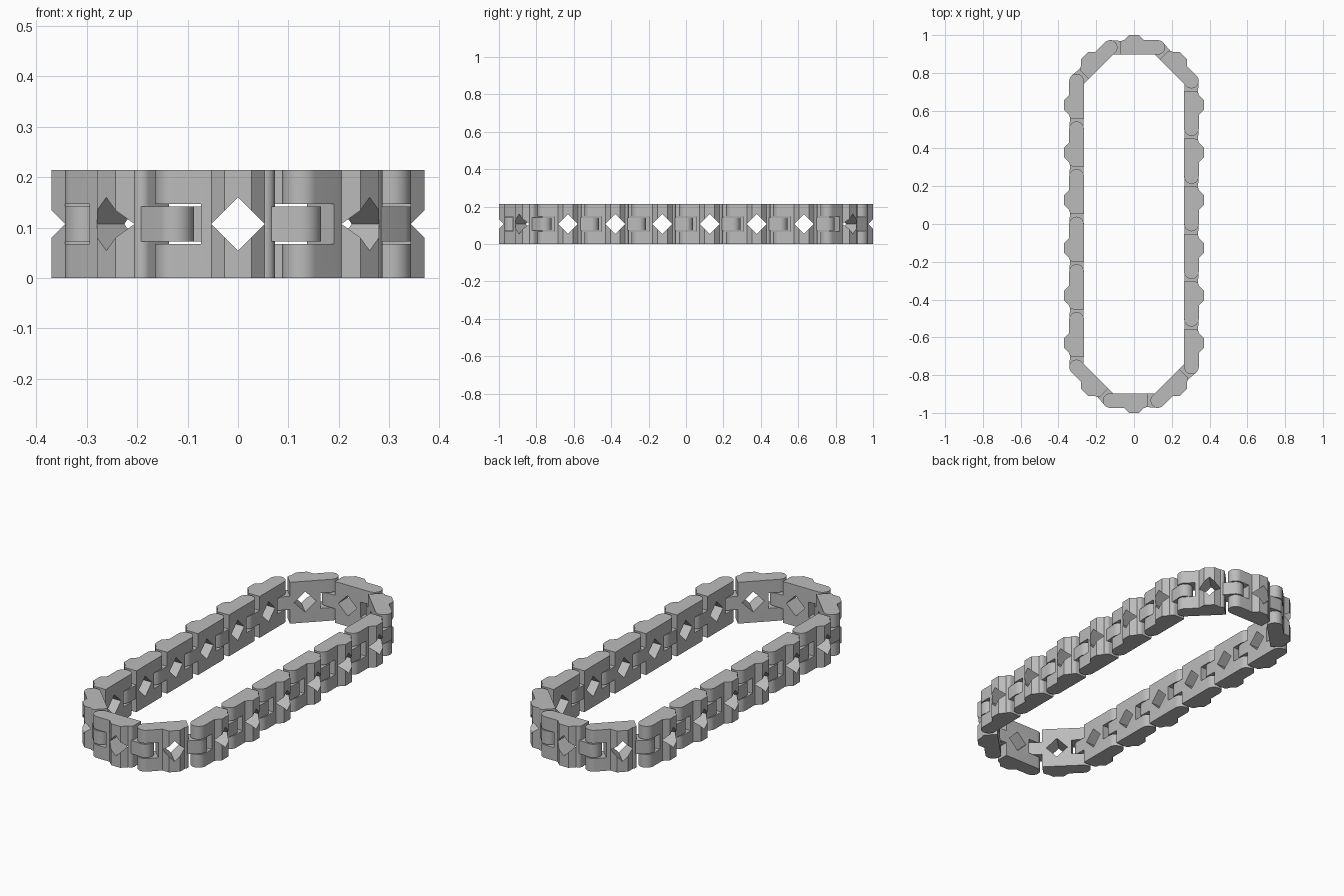
import bpy, bmesh, math

if "Cube" in bpy.data.objects:
    bpy.data.objects.remove(bpy.data.objects["Cube"])

PITCH = 2 * 0.935 / (6 + math.sqrt(2))   # pivot to pivot distance
HALF, R = PITCH / 2, 0.0385              # half pitch, half thickness of a link
H, MID = 0.214, 0.107                    # link height and its middle
BODY = 0.073                             # body end / slot depth from link centre

metal = bpy.data.materials.new("grey_metal")
metal.diffuse_color = (0.5, 0.5, 0.5, 1)
metal.use_nodes = True
metal.node_tree.nodes["Principled BSDF"].inputs["Base Color"].default_value = metal.diffuse_color


def arc(cx, cy, r, a0, a1, n):
    return [(cx + r * math.cos(math.radians(a0 + (a1 - a0) * i / n)),
             cy + r * math.sin(math.radians(a0 + (a1 - a0) * i / n))) for i in range(n + 1)]


def prism(name, pts, z0, z1, place=lambda x, y, z: (x, y, z)):
    """Extrude a closed outline between two levels."""
    bm = bmesh.new()
    face = bm.faces.new([bm.verts.new(place(x, y, z0)) for x, y in pts])
    ext = bmesh.ops.extrude_face_region(bm, geom=[face])
    shift = [b - a for a, b in zip(place(0, 0, z0), place(0, 0, z1))]
    bmesh.ops.translate(bm, vec=shift, verts=[v for v in ext["geom"]
                                              if isinstance(v, bmesh.types.BMVert)])
    bmesh.ops.recalc_face_normals(bm, faces=bm.faces)
    mesh = bpy.data.meshes.new(name)
    bm.to_mesh(mesh)
    bm.free()
    obj = bpy.data.objects.new(name, mesh)
    bpy.context.collection.objects.link(obj)
    return obj


# Link body: round fork end at -x, grip ridge on the outer (-y) side
body_pts = arc(-HALF, 0, R, 90, 270, 20)
body_pts += [(-0.053, -R), (-0.0265, -0.065), (0.0265, -0.065), (0.053, -R)]
body_pts += arc(BODY - 0.019, -R + 0.019, 0.019, -85, 0, 6) + [(BODY, R)]
body = prism("link_body", body_pts, 0, H)

# Cutters: fork slot and diamond hole
slot = prism("slot_cutter", [(-0.3, -0.2), (-BODY, -0.2), (-BODY, 0.2), (-0.3, 0.2)],
             MID - 0.0395, MID + 0.0395)
d = 0.053
hole = prism("diamond_cutter", [(-d, 0), (0, -d), (d, 0), (0, d)], -0.2, 0.2,
             lambda x, y, z: (x, z, y + MID))
for cutter in (slot, hole):
    cutter.hide_render = True
    mod = body.modifiers.new(cutter.name, "BOOLEAN")
    mod.operation, mod.solver, mod.object = "DIFFERENCE", "EXACT", cutter

# Tongue that sits in the next link's fork
tongue = prism("tongue", [(0.062, R - 0.001), (0.062, 0.001 - R + 0.004)]
               + arc(HALF, 0, R, -90, 90, 20), MID - 0.0345, MID + 0.0345)

# Merge body and tongue into one shared link mesh
graph = bpy.context.evaluated_depsgraph_get()
bm = bmesh.new()
bm.from_mesh(body.evaluated_get(graph).to_mesh())
bm.from_mesh(tongue.data)
link_mesh = bpy.data.meshes.new("chain_link")
bm.to_mesh(link_mesh)
bm.free()
link_mesh.materials.clear()
link_mesh.materials.append(metal)
for p in link_mesh.polygons:
    p.material_index = 0
link_mesh.shade_smooth()
link_mesh.set_sharp_from_angle(angle=math.radians(30))
for helper in (body, slot, hole, tongue):
    bpy.data.objects.remove(helper)

# Walk the closed loop, placing a link on every pitch
x, y = -HALF, -0.935
headings = [0, 45] + [90] * 6 + [135, 180, 225] + [270] * 6 + [315]
for i, deg in enumerate(headings):
    a = math.radians(deg)
    link = bpy.data.objects.new(f"track_link_{i + 1}", link_mesh)
    link.location = (x + HALF * math.cos(a), y + HALF * math.sin(a), 0)
    link.rotation_euler.z = a
    bpy.context.collection.objects.link(link)
    x, y = x + PITCH * math.cos(a), y + PITCH * math.sin(a)
